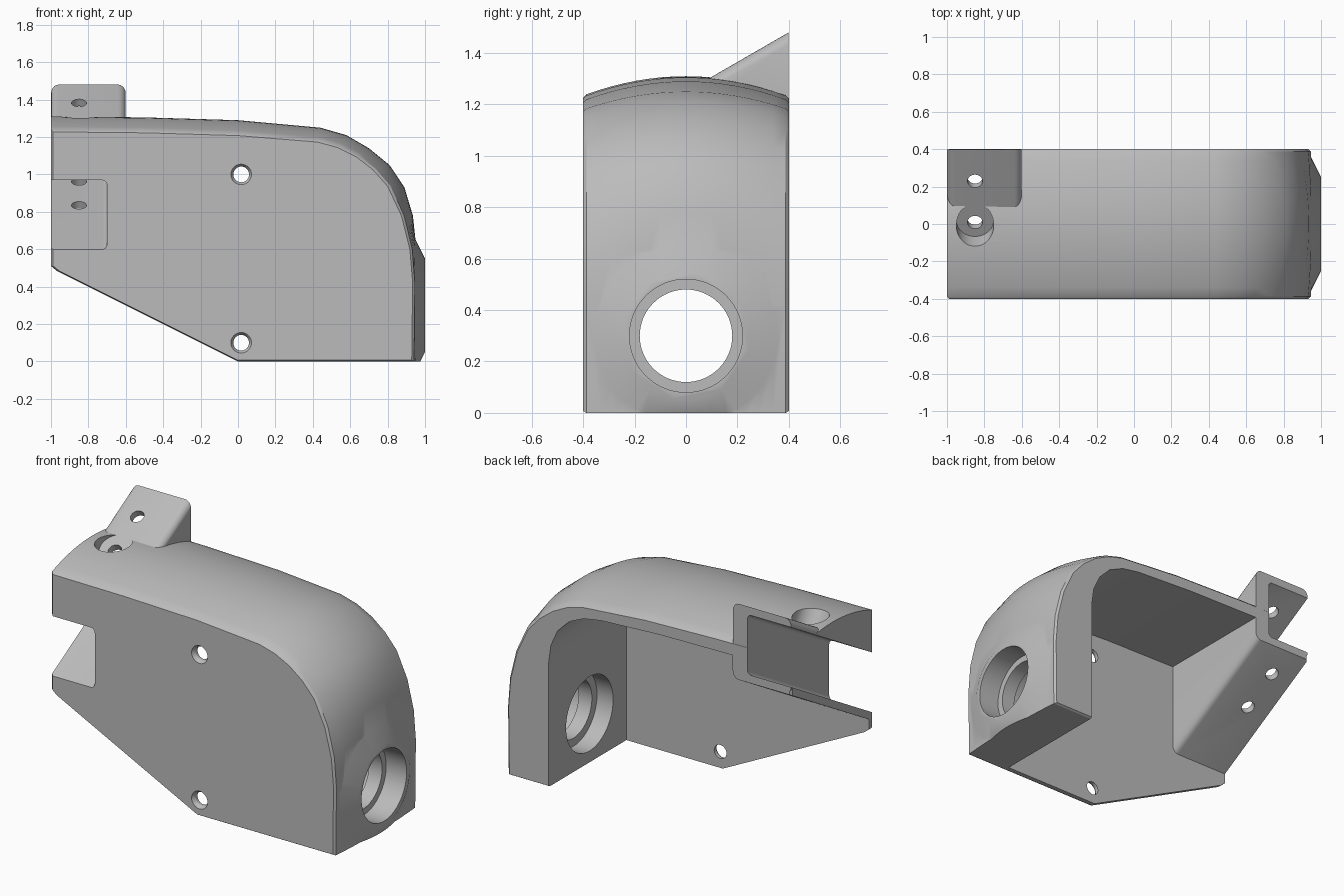
import bpy, bmesh, math
from mathutils import Matrix, Vector

old = bpy.data.objects.get("Cube")
if old:
    bpy.data.objects.remove(old, do_unlink=True)

grey = bpy.data.materials.new("light grey")
grey.use_nodes = True
grey.diffuse_color = (0.5, 0.5, 0.5, 1)
grey.node_tree.nodes["Principled BSDF"].inputs["Base Color"].default_value = (0.5, 0.5, 0.5, 1)

SLOPE = math.tan(math.radians(30))
HALF = 0.4                       # half of the depth
TAB_TOP, SLOT_TOP, SLOT_LOW, TAB_LOW = 1.25, 1.2, 0.83, 0.78   # heights at y = 0


def make(name, bm):
    bmesh.ops.recalc_face_normals(bm, faces=bm.faces[:])
    mesh = bpy.data.meshes.new(name)
    bm.to_mesh(mesh)
    bm.free()
    mesh.materials.append(grey)
    ob = bpy.data.objects.new(name, mesh)
    bpy.context.collection.objects.link(ob)
    return ob


def loft(name, rings):
    """Skin a list of equal-sized rings and cap or close the ends."""
    bm = bmesh.new()
    loops = [[bm.verts.new(p) for p in ring] for ring in rings]
    n = len(rings[0])
    for a, b in zip(loops, loops[1:]):
        for i in range(n):
            j = (i + 1) % n
            bm.faces.new((a[i], a[j], b[j], b[i]))
    bm.faces.new(loops[0])
    bm.faces.new(loops[-1][::-1])
    return make(name, bm)


def lathe(name, profile, z, sides=64):
    """Turn an (x, radius) profile about the x axis at height z."""
    turns = [2 * math.pi * i / sides for i in range(sides)]
    return loft(name, [[(x, r * math.cos(t), z + r * math.sin(t)) for t in turns]
                       for x, r in profile])


def sloped_prism(name, x0, x1, y0, y1, low, high, radius):
    """Block whose top and bottom climb toward the back, with rounded long edges."""
    ob = loft(name, [[(x, y, h + SLOPE * y) for x, h in
                      ((x0, low), (x1, low), (x1, high), (x0, high))] for y in (y0, y1)])
    bm = bmesh.new()
    bm.from_mesh(ob.data)
    edges = [e for e in bm.edges if abs(e.verts[0].co.y - e.verts[1].co.y) > 0.1]
    bmesh.ops.bevel(bm, geom=edges, offset=radius, segments=5, profile=0.5, affect='EDGES')
    bm.to_mesh(ob.data)
    bm.free()
    return ob


def cylinder(name, center, r1, r2, depth, tilt, sides=32):
    bm = bmesh.new()
    bmesh.ops.create_cone(bm, cap_ends=True, segments=sides, radius1=r1, radius2=r2, depth=depth,
                          matrix=Matrix.Translation(center) @ Matrix.Rotation(tilt, 4, 'X'))
    return make(name, bm)


def combine(target, tool, operation):
    """Apply a boolean and discard the tool."""
    mod = target.modifiers.new("combine", 'BOOLEAN')
    mod.operation, mod.object, mod.solver = operation, tool, 'EXACT'
    bpy.context.view_layer.objects.active = target
    bpy.ops.object.modifier_apply(modifier=mod.name)
    bpy.data.objects.remove(tool, do_unlink=True)


# Crowned outer body: side outline blends into a fuller middle outline
edge_line = [(.94, 0), (.945, .42), (.93, .6), (.885, .78), (.81, .94), (.73, 1.03),
             (.64, 1.1), (.54, 1.15), (.43, 1.18), (0, 1.215), (-.5, 1.23), (-1, 1.235)]
mid_line = [(.957, 0), (.957, .42), (.95, .64), (.935, .78), (.89, .93), (.81, 1.05),
            (.7, 1.14), (.58, 1.21), (.44, 1.25), (0, 1.29), (-.5, 1.305), (-1, 1.31)]


def section(y, shrink=0):
    w = 1 - (y / HALF) ** 2
    pts = [Vector(a).lerp(Vector(b), w) for a, b in zip(edge_line, mid_line)]
    pts += [Vector((-1, .51)), Vector((-.97, .485)), Vector((0, 0))]
    k = 1 - shrink
    return [(p.x * k, y, .6 + (p.y - .6) * k) for p in pts]


steps = 16
inner = HALF - 0.012
rings = [section(-inner + 2 * inner * i / steps) for i in range(steps + 1)]
body = loft("bracket_body", [section(-HALF, .012)] + rings + [section(HALF, .012)])

# Cavity open to the back, bottom and left end, leaving the sloped holder solid
inside = [(.66, -.2), (.66, .77), (.645, .88), (.6, .98), (.52, 1.06), (.42, 1.105),
          (.3, 1.125), (-.1, 1.145), (-1.2, 1.16), (-1.2, -.2)]
cavity = loft("cavity_cutter", [[(x, y, z) for x, z in inside] for y in (-.36, .6)])
combine(cavity, sloped_prism("holder_mask", -1.4, -.6, -.8, .8, TAB_LOW, 2.5, .04), 'DIFFERENCE')
combine(body, cavity, 'DIFFERENCE')

# Sloped holder with its tab standing above the shell
combine(body, sloped_prism("holder", -.999, -.601, -.1, .399, TAB_LOW + .005, TAB_TOP, .04), 'UNION')
combine(body, sloped_prism("slot_cutter", -1.3, -.7, -.6, .6, SLOT_LOW, SLOT_TOP, .025), 'DIFFERENCE')

# Shallow raised collar around the side opening, trimmed flat at the base
collar = lathe("collar", [(.75, .33), (.945, .36), (1, .25)], .3)
bm = bmesh.new()
bmesh.ops.create_cube(bm, size=1, matrix=Matrix.Translation((.8, 0, -.5)))
combine(collar, make("base_cutter", bm), 'DIFFERENCE')
combine(body, collar, 'UNION')

# Stepped round opening through the side wall
combine(body, lathe("opening_cutter", [(.5, .23), (.77, .23), (.77, .18), (.86, .18),
                                       (.86, .22), (1.2, .22)], .3), 'DIFFERENCE')

# Countersunk screw holes through the front plate
for z in (.1, 1.0):
    combine(body, cylinder("screw_hole", (.017, -.38, z), .042, .042, .12, math.pi / 2), 'DIFFERENCE')
    combine(body, cylinder("countersink", (.017, -.4, z), .04, .07, .05, math.pi / 2), 'DIFFERENCE')

# Holes square to the sloped plates, and the counterbore over the front one
tilt = math.radians(30)
normal = Vector((0, -math.sin(tilt), math.cos(tilt)))
bore_floor = Vector((-.85, .02, TAB_TOP + SLOPE * .02))
combine(body, cylinder("counterbore", bore_floor + normal * .15, .1, .1, .3, tilt, 48), 'DIFFERENCE')
for height in (TAB_TOP, SLOT_LOW):
    for y in (.02, .24):
        spot = Vector((-.85, y, height - .025 + SLOPE * y))
        combine(body, cylinder("pin_hole", spot, .04, .04, .14, tilt), 'DIFFERENCE')

# Smooth shading with sharp edges kept
bpy.ops.object.select_all(action='DESELECT')
body.select_set(True)
bpy.context.view_layer.objects.active = body
bpy.ops.object.shade_smooth_by_angle(angle=math.radians(30))
